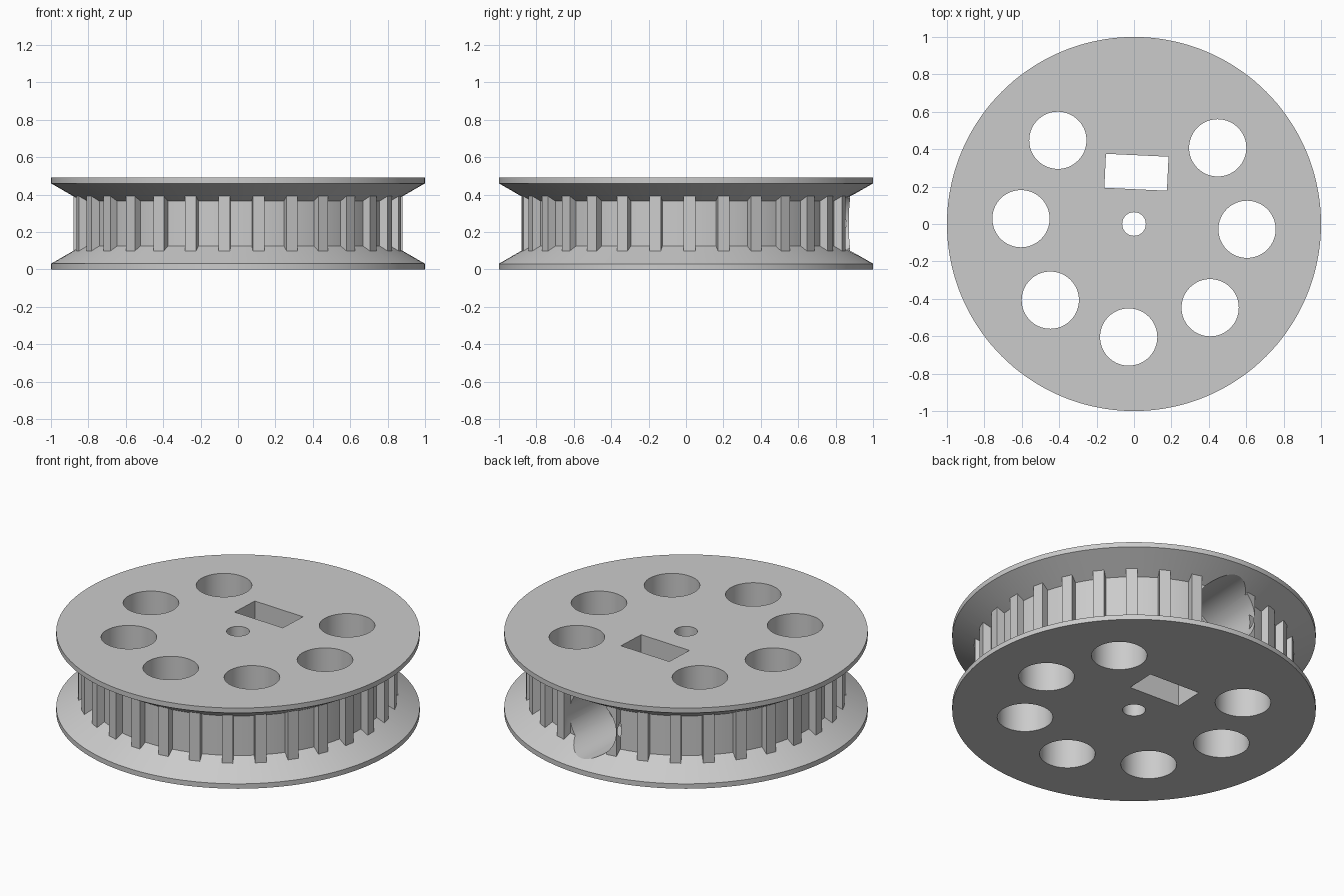
import bpy
import bmesh
from math import cos, sin, pi, radians, tau
from mathutils import Matrix, Vector

cube = bpy.data.objects.get("Cube")
if cube:
    bpy.data.objects.remove(cube, do_unlink=True)

HEIGHT = 0.49
MID = HEIGHT / 2
TILT = radians(-2.7)          # rotation of the hole pattern
TURN = Matrix.Rotation(TILT, 4, 'Z')

grey = bpy.data.materials.new("plain grey")
grey.use_nodes = True
colour = (0.6, 0.6, 0.6, 1)
grey.diffuse_color = colour
grey.node_tree.nodes["Principled BSDF"].inputs["Base Color"].default_value = colour


def make_object(name, bm):
    bmesh.ops.recalc_face_normals(bm, faces=bm.faces)
    mesh = bpy.data.meshes.new(name)
    bm.to_mesh(mesh)
    bm.free()
    mesh.materials.append(grey)
    obj = bpy.data.objects.new(name, mesh)
    bpy.context.collection.objects.link(obj)
    return obj


def add_cylinder(bm, radius, depth, matrix, segments=64):
    bmesh.ops.create_cone(bm, cap_ends=True, segments=segments, radius1=radius,
                          radius2=radius, depth=depth, matrix=matrix)


def add_box(bm, size, matrix):
    bmesh.ops.create_cube(bm, size=1, matrix=matrix @ Matrix.Diagonal((*size, 1)))


# Flanged drum, revolved from a profile
profile = [(1, 0), (1, 0.03), (0.835, 0.125),
           (0.835, HEIGHT - 0.125), (1, HEIGHT - 0.03), (1, HEIGHT)]
bm = bmesh.new()
steps = 144
rings = [[bm.verts.new((r * cos(tau * i / steps), r * sin(tau * i / steps), z))
          for i in range(steps)] for r, z in profile]
for low, high in zip(rings, rings[1:]):
    for i in range(steps):
        j = (i + 1) % steps
        bm.faces.new((low[i], low[j], high[j], high[i]))
bm.faces.new(rings[0][::-1])
bm.faces.new(rings[-1])
pulley = make_object("pulley", bm)

# Belt teeth around the drum
bm = bmesh.new()
for k in range(30):
    spin = Matrix.Rotation(radians(1.2 + 12 * k), 4, 'Z')
    add_box(bm, (0.08, 0.062, 0.33), spin @ Matrix.Translation((0.84, 0, MID)))
teeth = make_object("belt_teeth", bm)

# Upright holes: shaft, seven lightening holes and the nut slot
bm = bmesh.new()
add_cylinder(bm, 0.063, 1, Matrix.Translation((0, 0, MID)))
for k in range(8):
    if k != 2:
        angle = TILT + k * pi / 4
        add_cylinder(bm, 0.153, 1, Matrix.Translation(
            (0.605 * cos(angle), 0.605 * sin(angle), MID)))
add_box(bm, (0.335, 0.182, 1), TURN @ Matrix.Translation((0, 0.277, MID)))
upright = make_object("upright_hole_cutter", bm)

# Screw access bore entering from the back
lay = Matrix.Rotation(pi / 2, 4, 'X')
bm = bmesh.new()
add_cylinder(bm, 0.18, 0.7, TURN @ Matrix.Translation((0, 0.85, MID)) @ lay)
bore = make_object("bore_cutter", bm)

# Combine the parts, then drop the helpers
bpy.context.view_layer.objects.active = pulley
for helper, operation in ((teeth, 'UNION'), (upright, 'DIFFERENCE'),
                          (bore, 'DIFFERENCE')):
    mod = pulley.modifiers.new(helper.name, 'BOOLEAN')
    mod.object = helper
    mod.operation = operation
    mod.solver = 'EXACT'
    bpy.ops.object.modifier_apply(modifier=mod.name)
    bpy.data.objects.remove(helper, do_unlink=True)

bpy.ops.object.select_all(action='DESELECT')
pulley.select_set(True)
bpy.ops.object.shade_smooth_by_angle(angle=radians(25))
